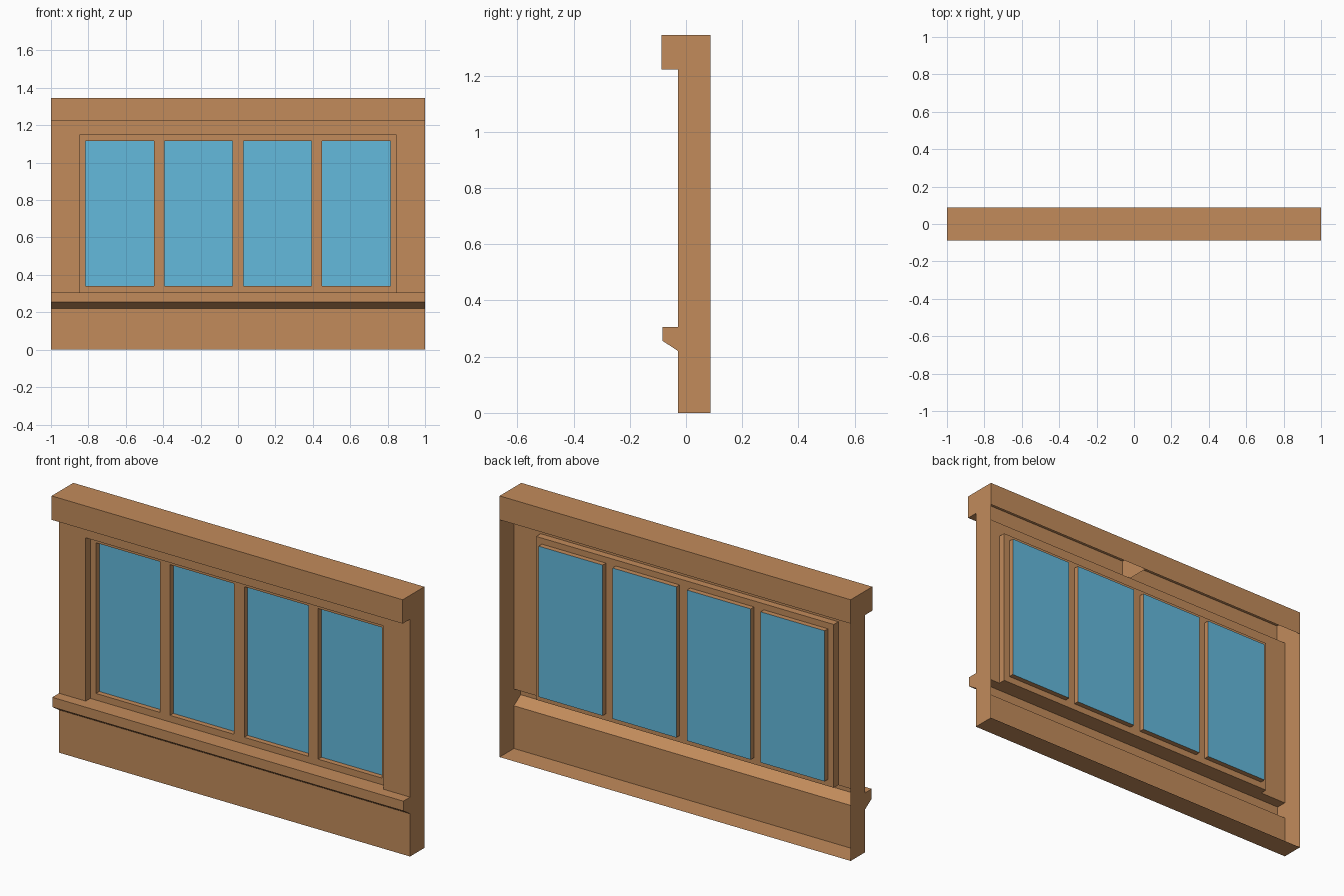
import bpy, bmesh

if "Cube" in bpy.data.objects:
    bpy.data.objects.remove(bpy.data.objects["Cube"])


def material(name, rgb):
    m = bpy.data.materials.new(name)
    m.diffuse_color = (*rgb, 1)
    m.use_nodes = True
    m.node_tree.nodes["Principled BSDF"].inputs["Base Color"].default_value = m.diffuse_color
    return m


WOOD = material("wood", (0.54, 0.26, 0.105))
GLASS = material("glass", (0.127, 0.49, 0.72))


def make(name, polys, mat):
    """Flat-faced object from a list of polygons."""
    bm = bmesh.new()
    for poly in polys:
        bm.faces.new([bm.verts.new(p) for p in poly])
    bmesh.ops.remove_doubles(bm, verts=bm.verts, dist=1e-4)
    me = bpy.data.meshes.new(name)
    bm.to_mesh(me)
    bm.free()
    me.materials.append(mat)
    ob = bpy.data.objects.new(name, me)
    bpy.context.collection.objects.link(ob)
    return ob


def sweep(profile):
    """Sheet following a (y, z) profile across the full width."""
    return [[(-1, *b), (1, *b), (1, *a), (-1, *a)]
            for a, b in zip(profile, profile[1:])]


def rect(x0, x1, z0, z1, y):
    return [(x0, y, z0), (x1, y, z0), (x1, y, z1), (x0, y, z1)]


def ring(a, b):
    """Four quads joining one rectangle to another."""
    return [[a[i], a[(i + 1) % 4], b[(i + 1) % 4], b[i]] for i in range(4)]


FRONT, BACK, HEAD, SILL = -0.028, 0.088, -0.088, -0.083
FRAME_Y, GLASS_Y = 0.009, 0.036
TOP, HEAD_Z, SILL_Z = 1.345, 1.222, 0.306
OX, OZ = 0.848, 1.147            # window opening half width and top

# hollow header beam, open underneath at the back, with a middle rib
header = [(BACK, HEAD_Z), (BACK, TOP), (HEAD, TOP), (HEAD, HEAD_Z), (FRONT, HEAD_Z)]
make("header_beam", sweep(header), WOOD)
make("header_rib", [[(0, y, z) for y, z in header[1:4] + header[:1]]], WOOD)

# sill ledge, lower wall and floor flange
lower = [(FRONT, SILL_Z), (SILL, SILL_Z), (SILL, 0.256), (FRONT, 0.22),
         (FRONT, 0), (BACK, 0)]
make("sill_and_lower_wall", sweep(lower), WOOD)

# end panels
ends = header[1:] + lower
make("end_panels", [[(1, y, z) for y, z in ends],
                    [(-1, y, z) for y, z in reversed(ends)]], WOOD)

# wall around the window opening, and the opening's reveal
opening = (-OX, OX, SILL_Z, OZ)
make("window_wall", [rect(-1, -OX, SILL_Z, HEAD_Z, FRONT),
                     rect(OX, 1, SILL_Z, HEAD_Z, FRONT),
                     rect(-OX, OX, OZ, HEAD_Z, FRONT)]
     + ring(rect(*opening, FRONT), rect(*opening, FRAME_Y)), WOOD)

# window frame grid with four recessed panes
half = [0.03, 0.394, 0.45, 0.815, OX]
xs = [-x for x in reversed(half)] + half
zs = [SILL_Z, 0.34, 1.116, OZ]
frame, panes = [], []
for i, (x0, x1) in enumerate(zip(xs, xs[1:])):
    for j, (z0, z1) in enumerate(zip(zs, zs[1:])):
        cell = rect(x0, x1, z0, z1, FRAME_Y)
        if i % 2 and j == 1:
            pane = rect(x0, x1, z0, z1, GLASS_Y)
            frame += ring(cell, pane)
            panes.append(pane)
        else:
            frame.append(cell)
make("window_frame", frame, WOOD)
make("window_panes", panes, GLASS)
